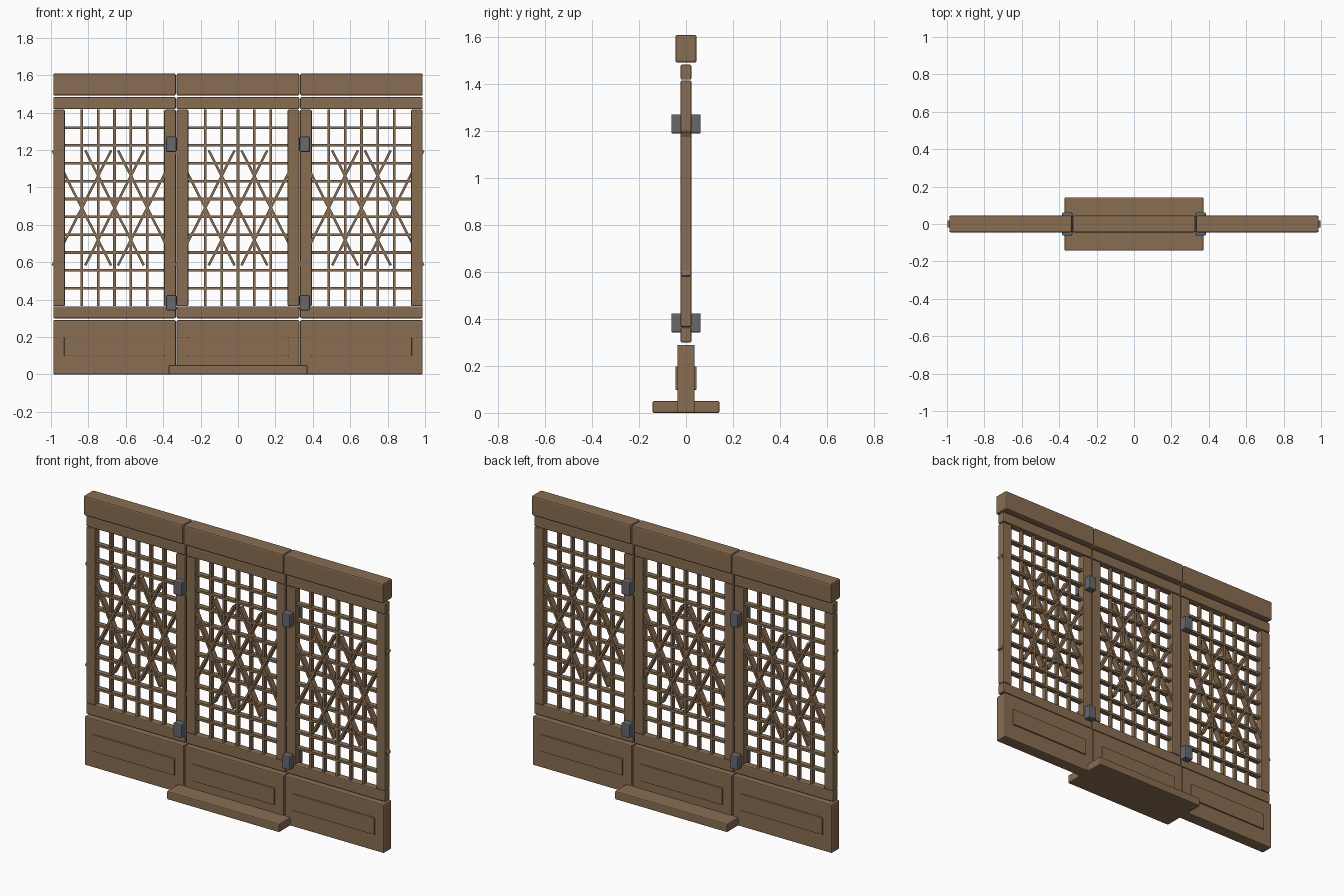
import bpy
import math

cube = bpy.data.objects.get("Cube")
if cube:
    bpy.data.objects.remove(cube, do_unlink=True)


def material(name, colour):
    mat = bpy.data.materials.new(name)
    mat.use_nodes = True
    mat.diffuse_color = colour
    mat.node_tree.nodes["Principled BSDF"].inputs["Base Color"].default_value = colour
    return mat


WOOD = material("brown wood", (0.25, 0.155, 0.085, 1))
METAL = material("grey metal", (0.135, 0.14, 0.155, 1))


def box(name, centre, size, mat=WOOD, bevel=0.0, tilt=0.0):
    """Add a box, optionally bevelled and tilted about the y axis."""
    bpy.ops.mesh.primitive_cube_add(size=1, location=centre)
    obj = bpy.context.object
    obj.name = name
    obj.scale = size
    bpy.ops.object.transform_apply(location=False, rotation=False, scale=True)
    obj.rotation_euler.y = tilt
    obj.data.materials.append(mat)
    if bevel:
        mod = obj.modifiers.new("soft edges", "BEVEL")
        mod.width = bevel
        mod.segments = 2
    return obj


PITCH = 0.66           # distance between panel centres
WIDTH = 0.655          # width of one panel
LOW, HIGH = 0.365, 1.415   # lattice opening
STILE = 0.062

for side, px in (("right", -PITCH), ("middle", 0), ("left", PITCH)):
    # Solid frame
    box(f"{side}_top_beam", (px, 0, 1.55), (WIDTH, 0.09, 0.118), bevel=0.008)
    box(f"{side}_top_rail", (px, 0, 1.45), (WIDTH, 0.046, 0.064), bevel=0.006)
    box(f"{side}_bottom_rail", (px, 0, 0.332), (WIDTH, 0.046, 0.064), bevel=0.006)
    box(f"{side}_lower_panel", (px, 0, 0.145), (WIDTH, 0.074, 0.29), bevel=0.006)
    box(f"{side}_raised_field", (px, 0, 0.148), (0.54, 0.09, 0.1), bevel=0.004)
    for s in (-1, 1):
        box(f"{side}_stile", (px + s * (WIDTH - STILE) / 2, 0, (LOW + HIGH) / 2),
            (STILE, 0.046, HIGH - LOW), bevel=0.006)

    # Square lattice
    for i in range(-2, 3):
        box(f"{side}_upright_bar", (px + i * 0.0875, 0, (LOW + HIGH) / 2),
            (0.014, 0.024, HIGH - LOW))
    for i in range(1, 11):
        box(f"{side}_cross_bar", (px, 0, LOW + i * (HIGH - LOW) / 11),
            (WIDTH - STILE, 0.03, 0.014))

    # Crossing diagonals
    for i in (-1, 0, 1):
        for s in (-1, 1):
            box(f"{side}_diagonal_bar", (px + i * 0.175, 0, 0.89),
                (0.013, 0.036 + s * 0.001, 0.69), tilt=s * math.radians(27))

# Hinge blocks on both joints
for s in (-1, 1):
    for z in (0.383, 1.23):
        box("hinge_block", (s * 0.357, 0, z), (0.054, 0.125, 0.082), METAL, 0.006)

# Foot board under the middle panel
box("foot_board", (0, 0, 0.025), (0.742, 0.285, 0.05), bevel=0.006)
